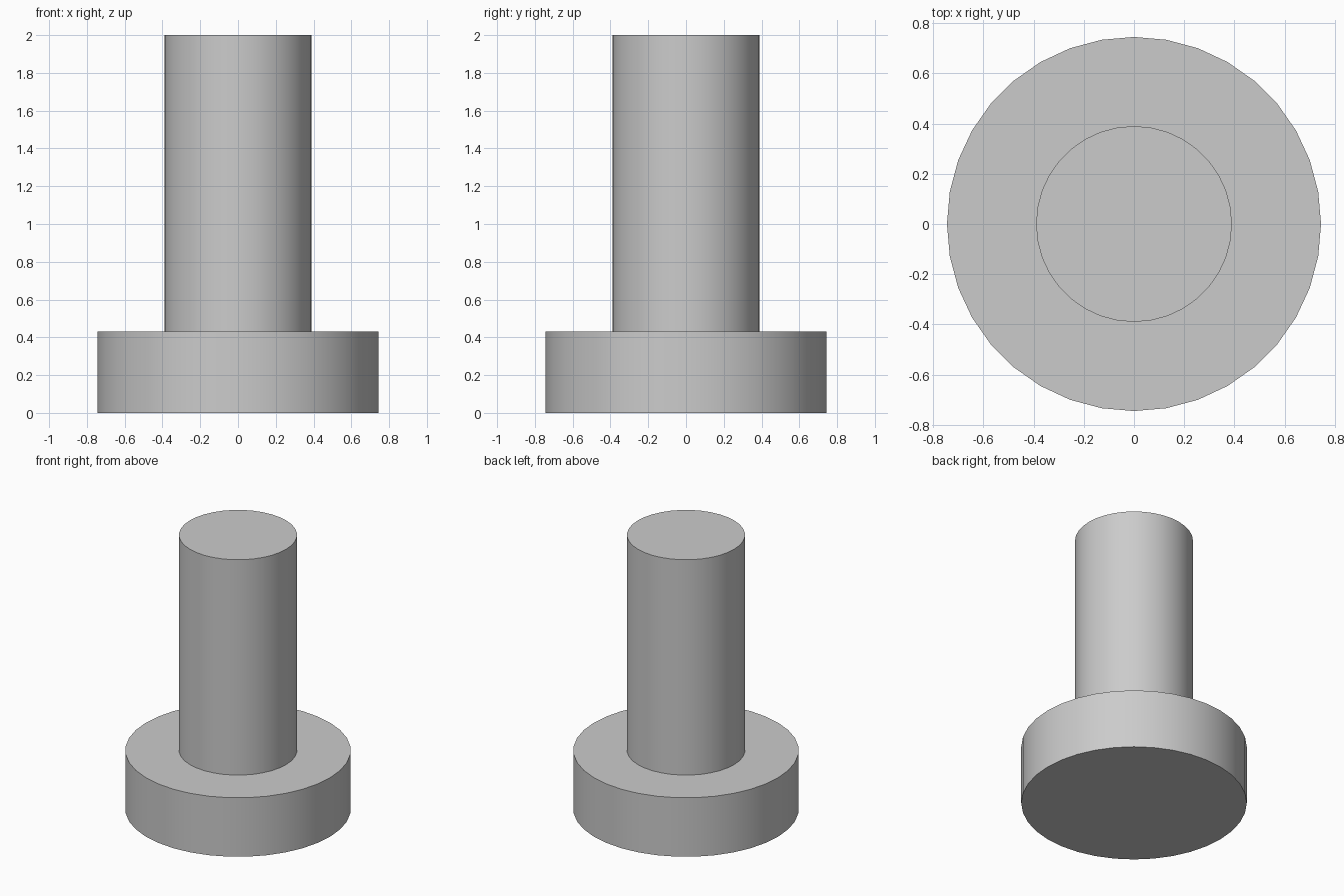
import bpy
import bmesh
from math import cos, sin, tau, radians

cube = bpy.data.objects.get("Cube")
if cube:
    bpy.data.objects.remove(cube)

SIDES = 36
HEAD_RADIUS, HEAD_TOP = 0.745, 0.43
SHAFT_RADIUS, SHAFT_TOP = 0.39, 2.0

# Plain grey
grey = bpy.data.materials.new("grey")
grey.use_nodes = True
colour = (0.6, 0.6, 0.6, 1)
grey.diffuse_color = colour
grey.node_tree.nodes["Principled BSDF"].inputs["Base Color"].default_value = colour

# Stepped pin: wide disc head and narrow shaft, turned as one closed solid
profile = [(HEAD_RADIUS, 0), (HEAD_RADIUS, HEAD_TOP),
           (SHAFT_RADIUS, HEAD_TOP), (SHAFT_RADIUS, SHAFT_TOP)]
bm = bmesh.new()
rings = [[bm.verts.new((r * cos(tau * i / SIDES), r * sin(tau * i / SIDES), z))
          for i in range(SIDES)] for r, z in profile]
for low, high in zip(rings, rings[1:]):
    for i in range(SIDES):
        j = (i + 1) % SIDES
        bm.faces.new((low[i], low[j], high[j], high[i]))

# End caps
bm.faces.new(rings[0][::-1])
bm.faces.new(rings[-1])

mesh = bpy.data.meshes.new("headed_pin")
bm.to_mesh(mesh)
bm.free()
mesh.materials.append(grey)
pin = bpy.data.objects.new("headed_pin", mesh)
bpy.context.collection.objects.link(pin)

# Smooth round walls with crisp rims
bpy.ops.object.select_all(action="DESELECT")
pin.select_set(True)
bpy.context.view_layer.objects.active = pin
bpy.ops.object.shade_smooth_by_angle(angle=radians(30))
